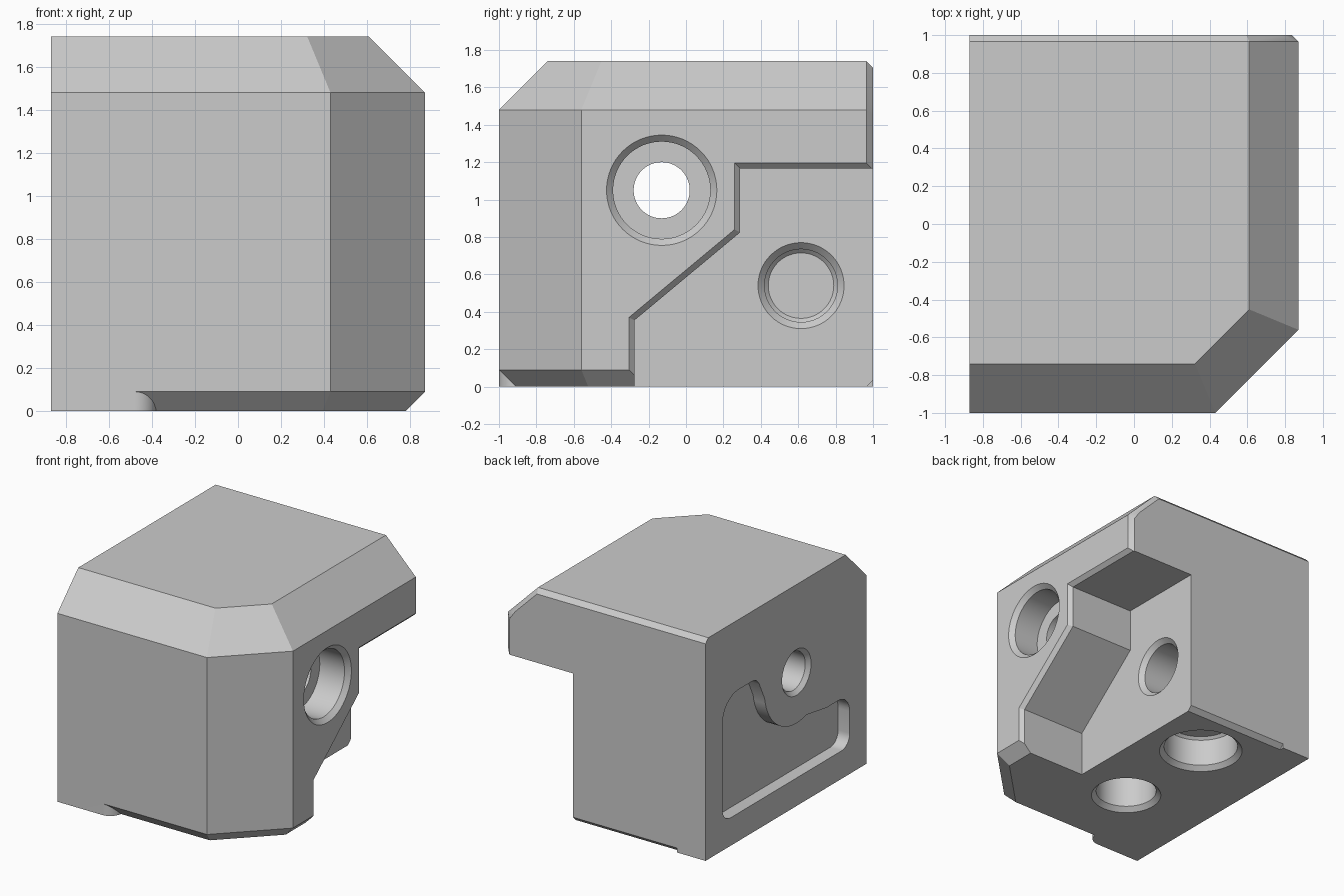
import bpy, bmesh, math
from mathutils import Vector

cube = bpy.data.objects.get("Cube")
if cube:
    bpy.data.objects.remove(cube)

grey = bpy.data.materials.new("light_grey")
grey.use_nodes = True
COLOR = (0.6, 0.6, 0.6, 1)
grey.diffuse_color = COLOR
grey.node_tree.nodes["Principled BSDF"].inputs["Base Color"].default_value = COLOR


def loft(name, rings, bevel_test=None, bevel=0.035):
    """Closed solid through equal-length rings of points."""
    bm = bmesh.new()
    loops = [[bm.verts.new(p) for p in ring] for ring in rings]
    n = len(loops[0])
    for a, b in zip(loops, loops[1:]):
        for i in range(n):
            j = (i + 1) % n
            bm.faces.new((a[i], a[j], b[j], b[i]))
    bm.faces.new(loops[0])
    bm.faces.new(loops[-1])
    bmesh.ops.recalc_face_normals(bm, faces=bm.faces)
    if bevel_test:
        edges = [e for e in bm.edges if bevel_test(*[v.co for v in e.verts])]
        bmesh.ops.bevel(bm, geom=edges, offset=bevel, segments=1,
                        affect='EDGES', profile=0.5)
    me = bpy.data.meshes.new(name)
    bm.to_mesh(me)
    bm.free()
    me.materials.append(grey)
    ob = bpy.data.objects.new(name, me)
    bpy.context.collection.objects.link(ob)
    return ob


def along_x(points, x):
    return [(x, y, z) for y, z in points]


def along_z(points, z):
    return [(x, y, z) for x, y in points]


def hole(name, mouth, direction, profile, sides=64):
    """Stepped round cutter; profile lists (radius, depth)."""
    d = Vector(direction)
    u = d.orthogonal().normalized()
    w = d.cross(u)
    turn = [2 * math.pi * i / sides for i in range(sides)]
    return loft(name, [[Vector(mouth) + d * depth + (u * math.cos(t) + w * math.sin(t)) * r
                        for t in turn] for r, depth in profile])


def rounded(points, steps=8):
    """Round the corners of a polygon given as (a, b, radius)."""
    out = []
    for i, (a, b, r) in enumerate(points):
        p = Vector((a, b))
        prev = Vector(points[i - 1][:2]) - p
        nxt = Vector(points[(i + 1) % len(points)][:2]) - p
        if r == 0:
            out.append(p)
            continue
        half = prev.angle(nxt) / 2
        reach = r / math.tan(half)
        s, e = p + prev.normalized() * reach, p + nxt.normalized() * reach
        c = p + (prev.normalized() + nxt.normalized()).normalized() * r / math.sin(half)
        sweep = (s - c).angle_signed(e - c)
        for k in range(steps + 1):
            t = -sweep * k / steps
            v = s - c
            out.append(c + Vector((v.x * math.cos(t) - v.y * math.sin(t),
                                   v.x * math.sin(t) + v.y * math.cos(t))))
    return out


def apply(body, tool, operation='DIFFERENCE'):
    tool.hide_render = True
    mod = body.modifiers.new(tool.name, 'BOOLEAN')
    mod.operation, mod.object, mod.solver = operation, tool, 'EXACT'
    bpy.context.view_layer.objects.active = body
    bpy.ops.object.modifier_apply(modifier=mod.name)
    bpy.data.objects.remove(tool)


# Main block: plan inset at the top and bottom to form the chamfers
W, D, H = 0.87, 1.0, 1.74


def plan(inset):
    k = inset * (math.sqrt(2) - 1)
    return [(-W, -D + inset), (0.43 - k, -D + inset), (W - inset, -0.56 + k),
            (W - inset, D), (-W, D)]


def back_rim(a, b):
    on_back = min(a.y, b.y) > D - 0.01
    return on_back and max(a.x, b.x) > -W + 0.01 and max(a.z, b.z) > 0.01


block = loft("corner_block", [along_z(plan(i), z) for i, z in
                              ((0.09, 0), (0, 0.09), (0, 1.48), (0.26, H))], back_rim)

# Square foot where the bottom front chamfer stops, with a rounded end
arc = [(-0.48 + 0.1 * math.sin(t), -0.9 - 0.1 * math.cos(t))
       for t in (math.pi / 2 * i / 12 for i in range(13))]
foot_plan = [(-W, -D)] + arc + [(-0.38, -0.8), (-W, -0.8)]
apply(block, loft("front_foot", [along_z(foot_plan, 0), along_z(foot_plan, 0.09)]), 'UNION')

# Stepped recess on the left side, flared by a small chamfer at its mouth
inner = [(-0.275, -0.2), (-0.275, 0.355), (0.29, 0.825), (0.29, 1.165), (1.2, 1.165), (1.2, -0.2)]
outer = [(-0.305, -0.2), (-0.305, 0.37), (0.26, 0.84), (0.26, 1.195), (1.2, 1.195), (1.2, -0.2)]
apply(block, loft("side_recess", [along_x(inner, 0.28), along_x(inner, W - 0.03),
                                  along_x(outer, W), along_x(outer, 1)]))

# Small chamfer under the back edge
wedge = [(0.915, -0.05), (1.05, 0.085), (1.05, -0.05)]
apply(block, loft("back_chamfer", [along_x(wedge, -0.62), along_x(wedge, 0.5)]))

# Counterbored through hole
apply(block, hole("bolt_hole", (W, -0.13, 1.05), (-1, 0, 0),
                  [(0.295, -0.05), (0.295, 0), (0.26, 0.035), (0.26, 0.25), (0.15, 0.25),
                   (0.15, 1.71), (0.18, H), (0.18, 1.8)]))

# Blind holes: recess wall and underside
for name, mouth, axis, r, depth in (
        ("side_socket", (0.28, 0.615, 0.54), (-1, 0, 0), 0.195, 0.45),
        ("back_socket", (-0.175, 0.57, 0), (0, 0, 1), 0.275, 0.25),
        ("front_socket", (-0.175, -0.3, 0), (0, 0, 1), 0.225, 0.45)):
    apply(block, hole(name, mouth, axis,
                      [(r + 0.035, -0.05), (r + 0.035, 0), (r, 0.035),
                       (r, depth), (r - 0.02, depth + 0.02)]))

# Shallow curved pocket on the right side
scoop = [(-0.13 + 0.4 * math.cos(t), 1.05 + 0.4 * math.sin(t), 0)
         for t in (math.radians(-108 + 100 * i / 16) for i in range(17))]
pocket = rounded([(0.79, 0.22, 0.1), (-0.79, 0.22, 0.1), (-0.79, 0.63, 0.14),
                  (-0.5, 0.63, 0)] + scoop + [(0.36, 1.19, 0.1), (0.79, 1.19, 0.2)])
apply(block, loft("side_pocket", [along_x(pocket, -1), along_x(pocket, -W + 0.1)]))

# Smooth bores, crisp edges
bpy.ops.object.select_all(action='DESELECT')
block.select_set(True)
bpy.context.view_layer.objects.active = block
bpy.ops.object.shade_smooth_by_angle(angle=math.radians(25))
